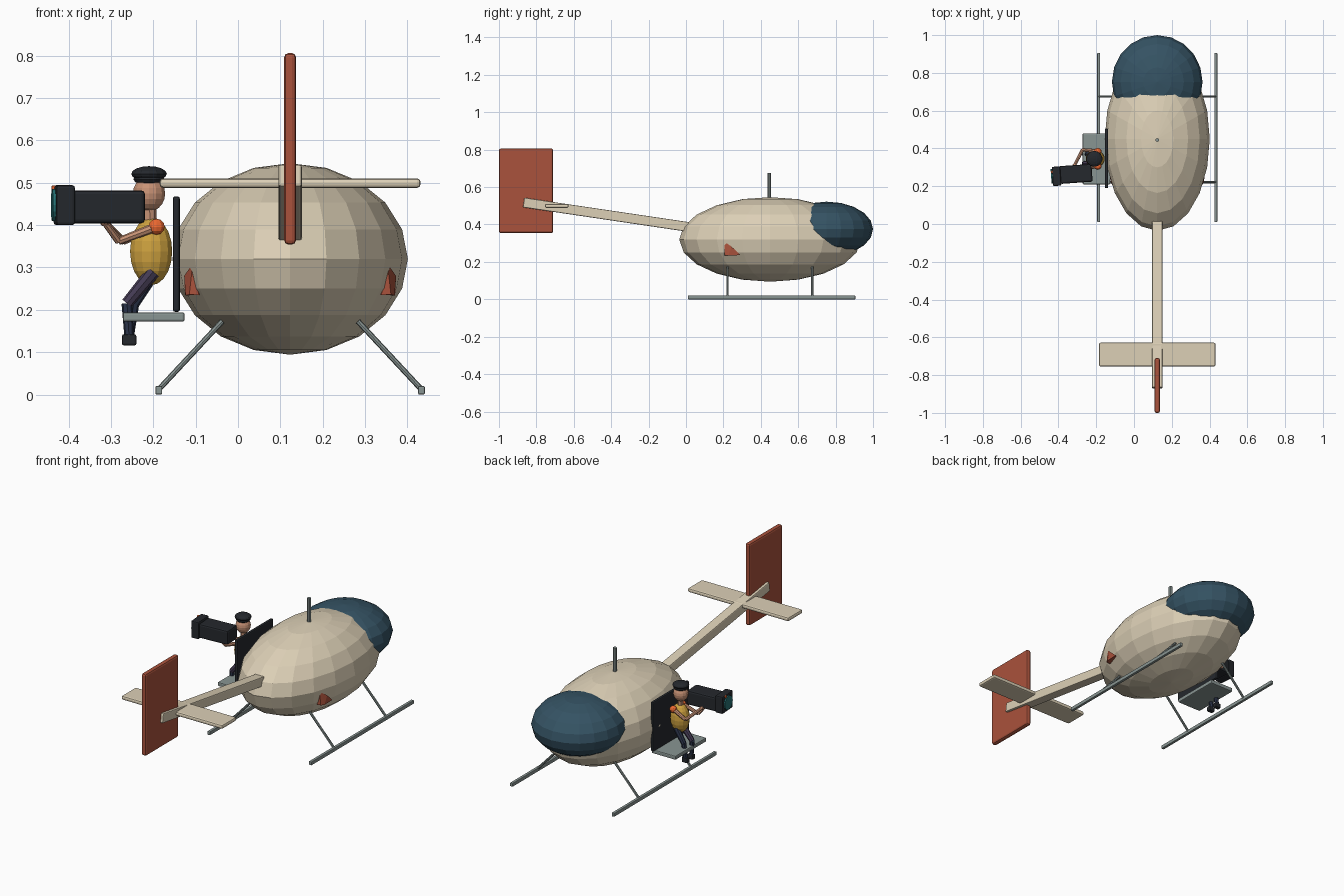
import bpy, bmesh
from math import radians
from mathutils import Vector, Matrix

if "Cube" in bpy.data.objects:
    bpy.data.objects.remove(bpy.data.objects["Cube"])

CX = 0.123  # centre line of the aircraft


def mat(name, r, g, b):
    m = bpy.data.materials.new(name)
    m.diffuse_color = (r, g, b, 1)
    m.use_nodes = True
    m.node_tree.nodes["Principled BSDF"].inputs["Base Color"].default_value = m.diffuse_color
    return m


CREAM = mat("cream", 0.72, 0.63, 0.47)
RED = mat("red", 0.40, 0.085, 0.045)
GLASS = mat("blue_glass", 0.035, 0.085, 0.125)
STEEL = mat("steel", 0.25, 0.30, 0.29)
DARK = mat("dark", 0.018, 0.021, 0.026)
SKIN = mat("skin", 0.58, 0.29, 0.18)
YELLOW = mat("yellow", 0.62, 0.36, 0.05)
ORANGE = mat("orange", 0.85, 0.14, 0.03)
PURPLE = mat("purple", 0.06, 0.045, 0.09)
NAVY = mat("navy", 0.025, 0.035, 0.07)
LENS = mat("lens", 0.02, 0.17, 0.18)


def finish(name, bm, m, matrix=Matrix(), bevel=0):
    me = bpy.data.meshes.new(name)
    bm.to_mesh(me)
    bm.free()
    ob = bpy.data.objects.new(name, me)
    bpy.context.collection.objects.link(ob)
    me.materials.append(m)
    ob.matrix_world = matrix
    if bevel:
        mod = ob.modifiers.new("bevel", "BEVEL")
        mod.width, mod.segments = bevel, 2
    return ob


def box(name, lo, hi, m, bevel=0.004, rot=None):
    lo, hi = Vector(lo), Vector(hi)
    bm = bmesh.new()
    bmesh.ops.create_cube(bm, size=1)
    bmesh.ops.scale(bm, vec=hi - lo, verts=bm.verts)
    mx = Matrix.Translation((lo + hi) / 2)
    return finish(name, bm, m, mx @ rot if rot else mx, bevel)


def ball(name, c, r, m, seg=12, rings=8):
    bm = bmesh.new()
    bmesh.ops.create_uvsphere(bm, u_segments=seg, v_segments=rings, radius=1)
    bmesh.ops.scale(bm, vec=r, verts=bm.verts)
    return finish(name, bm, m, Matrix.Translation(c))


def rod(name, a, b, r1, m, r2=None, seg=8):
    a, b = Vector(a), Vector(b)
    d = b - a
    bm = bmesh.new()
    bmesh.ops.create_cone(bm, cap_ends=True, segments=seg, radius1=r1,
                          radius2=r1 if r2 is None else r2, depth=d.length)
    rot = d.to_track_quat('Z', 'Y').to_matrix().to_4x4()
    return finish(name, bm, m, Matrix.Translation((a + b) / 2) @ rot)


# fuselage, canopy and mast
ball("fuselage", (CX, 0.45, 0.32), (0.278, 0.486, 0.226), CREAM, 20, 10)
ball("canopy", (CX, 0.752, 0.375), (0.24, 0.248, 0.147), GLASS, 20, 10)
rod("rotor_mast", (CX, 0.445, 0.50), (CX, 0.445, 0.675), 0.01, STEEL)

# tail
a, b = Vector((CX, -0.868, 0.517)), Vector((CX, 0.012, 0.387))
d, mid = b - a, (a + b) / 2
half = Vector((0.0275, d.length / 2, 0.026))
tilt = Matrix.Rotation(-0.147, 4, 'X')
box("tail_boom", mid - half, mid + half, CREAM, 0.005, tilt)
box("tailplane", (CX - 0.308, -0.754, 0.488), (CX + 0.308, -0.628, 0.510), CREAM, 0.008)
box("tail_fin", (CX - 0.014, -1.0, 0.354), (CX + 0.014, -0.71, 0.806), RED, 0.01)

# skids, struts and side scoops, mirrored about the centre line
for side, label in ((-1, "left"), (1, "right")):
    x = CX + side * 0.31
    box(label + "_skid", (x - 0.008, 0.01, 0), (x + 0.008, 0.905, 0.02), STEEL, 0.003)
    for y, end in ((0.222, "rear"), (0.675, "front")):
        rod(f"{label}_{end}_strut", (x, y, 0.012), (CX + side * 0.16, y, 0.173), 0.0065, STEEL)
    bm = bmesh.new()
    for px, py, pz in ((0.236, 0.218, 0.300), (0.232, 0.207, 0.290),
                       (0.215, 0.205, 0.235), (0.238, 0.206, 0.236),
                       (0.250, 0.245, 0.280), (0.248, 0.292, 0.236),
                       (0.247, 0.225, 0.234), (0.19, 0.25, 0.25)):
        bm.verts.new((CX + side * px, py, pz))
    bmesh.ops.convex_hull(bm, input=bm.verts)
    finish(label + "_scoop", bm, RED)

# side seat
box("seat_back", (-0.154, 0.19, 0.195), (-0.137, 0.505, 0.468), DARK, 0.006)
box("seat_base", (-0.272, 0.21, 0.172), (-0.126, 0.48, 0.194), STEEL, 0.005)

# seated operator
PY = 0.345
ball("torso", (-0.205, PY, 0.338), (0.051, 0.046, 0.08), YELLOW, 14, 10)
rod("neck", (-0.207, PY, 0.39), (-0.209, PY, 0.45), 0.016, SKIN)
ball("head", (-0.21, PY, 0.474), (0.039, 0.038, 0.042), SKIN, 14, 10)
ball("cap", (-0.21, PY, 0.521), (0.043, 0.042, 0.018), DARK, 14, 8)
ball("cap_band", (-0.21, PY, 0.508), (0.038, 0.038, 0.014), DARK, 14, 6)
for s, label, trouser in ((-1, "near", PURPLE), (1, "far", NAVY)):
    y = PY + s * 0.04
    shoulder, elbow = (-0.192, y, 0.396), (-0.282 if s < 0 else -0.272, y + s * 0.008, 0.362)
    hand = (-0.315, PY - 0.055 + s * 0.02, 0.407)
    ball(label + "_shoulder", shoulder, (0.02, 0.018, 0.019), ORANGE, 10, 6)
    rod(label + "_upper_arm", shoulder, elbow, 0.011, SKIN, 0.009)
    rod(label + "_forearm", elbow, hand, 0.009, SKIN, 0.008)
    ball(label + "_hand", hand, (0.011, 0.011, 0.01), SKIN, 8, 6)
    hy = PY + s * 0.025
    knee = (-0.262 if s < 0 else -0.246, hy, 0.215)
    ankle = (-0.257, hy, 0.135)
    rod(label + "_thigh", (-0.2, hy, 0.29), knee, 0.017, trouser, 0.014)
    rod(label + "_shin", knee, ankle, 0.013, NAVY, 0.011)
    box(label + "_boot", (-0.274, hy - 0.012, 0.116), (-0.24, hy + 0.012, 0.142), DARK)

# shoulder camera: body, hood, lens and light, turned slightly about z
turn = Matrix.Rotation(radians(4), 4, 'Z')
box("camera_body", (-0.395, 0.218, 0.404), (-0.222, 0.312, 0.482), DARK, 0.009, turn)
box("camera_hood", (-0.432, 0.202, 0.400), (-0.388, 0.304, 0.494), DARK, 0.006, turn)
rod("camera_lens", (-0.425, 0.254, 0.447), (-0.439, 0.253, 0.447), 0.038, LENS, seg=16)
box("record_light", (-0.44, 0.27, 0.482), (-0.43, 0.282, 0.493), ORANGE, 0.002, turn)
